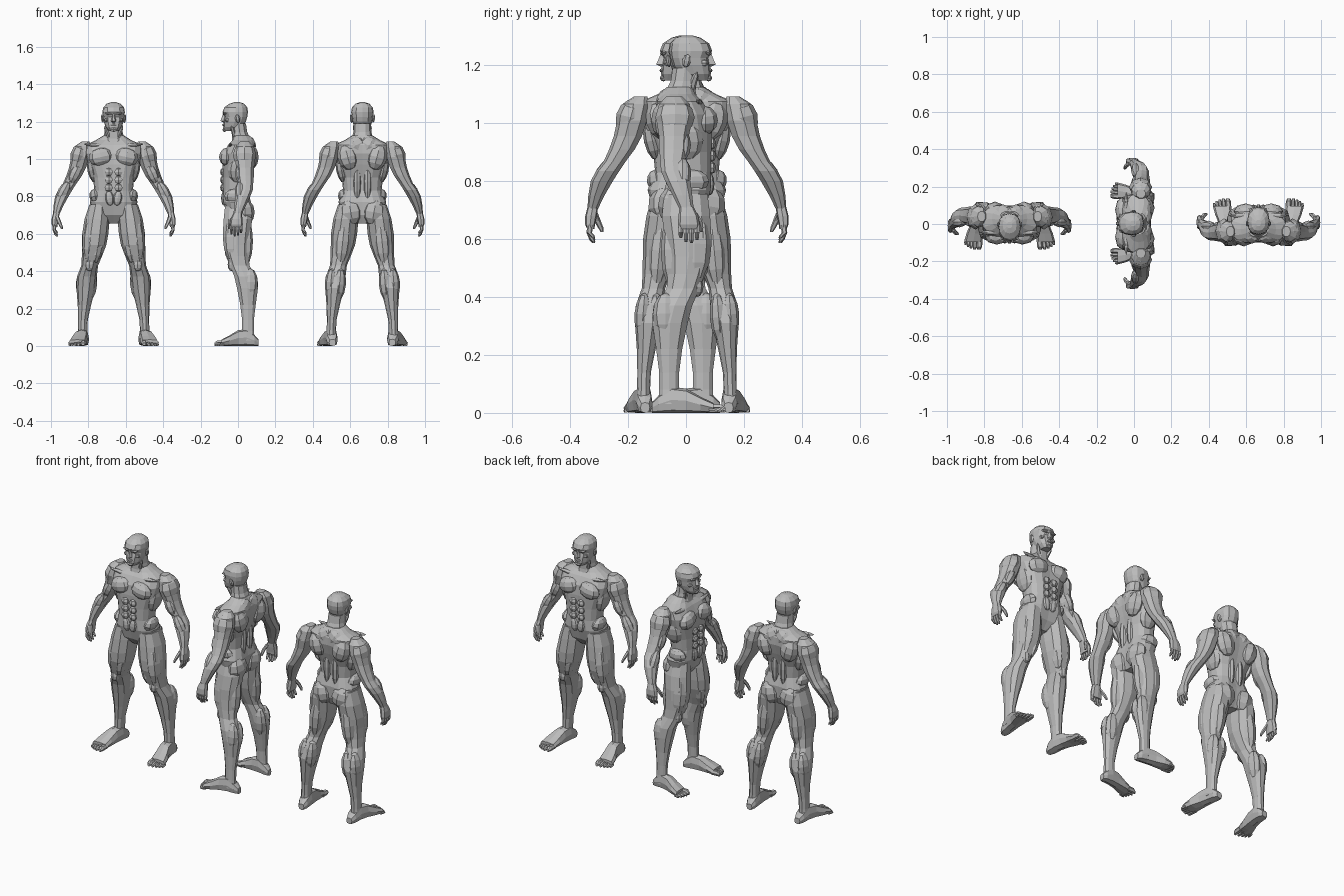
import bpy, bmesh, math
from mathutils import Matrix, Vector

grey = bpy.data.materials.new("plain_grey")
grey.diffuse_color = (0.5, 0.5, 0.5, 1)


def ring_points(st, n, axis, power, groove):
    """One cross-section; st = (x, y, z, r1, r2)."""
    x, y, z, r1, r2 = st
    pts = []
    for k in range(n):
        a = 2 * math.pi * k / n
        c, s = math.cos(a), math.sin(a)
        u = r1 * math.copysign(abs(c) ** (2 / power), c)
        v = r2 * math.copysign(abs(s) ** (2 / power), s)
        if abs(c) < 0.01:
            v *= groove
        pts.append((x + u, y + v, z) if axis == "z" else (x + u, y, z + v))
    return pts


def loft(stations, n=8, axis="z", power=2.2, groove=1.0):
    bm = bmesh.new()
    rings = [[bm.verts.new(p) for p in ring_points(s, n, axis, power, groove)] for s in stations]
    for a, b in zip(rings, rings[1:]):
        for i in range(n):
            j = (i + 1) % n
            bm.faces.new((a[i], a[j], b[j], b[i]))
    bm.faces.new(rings[0])
    bm.faces.new(rings[-1])
    return bm


def blob(center, radii, tilt=0, lean=0, u=8, v=6):
    """Low-poly muscle; tilt turns about y, lean about x (degrees)."""
    bm = bmesh.new()
    bmesh.ops.create_uvsphere(bm, u_segments=u, v_segments=v, radius=1)
    m = (Matrix.Translation(center) @ Matrix.Rotation(math.radians(tilt), 4, "Y")
         @ Matrix.Rotation(math.radians(lean), 4, "X") @ Matrix.Diagonal((*radii, 1)))
    bm.transform(m)
    return bm


def span(rows):
    """(z, front y, back y, half width) -> loft stations on the centre line."""
    return [(0, (f + b) / 2, z, w, (b - f) / 2) for z, f, b, w in rows]


def place(name, bms, matrix, mirror=False):
    mesh = bpy.data.meshes.new(name)
    full = bmesh.new()
    for bm in bms:
        bm.to_mesh(mesh)
        bm.free()
        full.from_mesh(mesh)
    if mirror:
        dup = bmesh.ops.duplicate(full, geom=full.verts[:] + full.edges[:] + full.faces[:])
        for vert in dup["geom"]:
            if isinstance(vert, bmesh.types.BMVert):
                vert.co.x *= -1
    full.transform(matrix)
    bmesh.ops.recalc_face_normals(full, faces=full.faces)
    full.to_mesh(mesh)
    full.free()
    mesh.materials.append(grey)
    bpy.context.collection.objects.link(bpy.data.objects.new(name, mesh))


def figure(tag, base, wide, deep, stance):
    body = base @ Matrix.Diagonal((wide, deep, 1, 1))
    legs = base @ Matrix.Diagonal((stance, deep, 1, 1))

    # Torso with sternum and spine grooves
    torso = loft(span([
        (0.655, -0.03, 0.05, 0.03), (0.70, -0.07, 0.075, 0.11), (0.77, -0.09, 0.08, 0.128),
        (0.83, -0.09, 0.062, 0.103), (0.90, -0.092, 0.068, 0.110), (0.97, -0.095, 0.092, 0.135),
        (1.03, -0.09, 0.108, 0.152), (1.075, -0.062, 0.105, 0.150), (1.10, -0.035, 0.09, 0.095),
        (1.125, -0.025, 0.07, 0.055)]), 16, power=2.5, groove=0.9)
    place(tag + "_torso", [torso], body)
    # Chest, stomach and back muscles
    place(tag + "_chest", [blob((0.068, -0.068, 1.01), (0.066, 0.042, 0.048), 12),
                           blob((0.085, -0.045, 1.072), (0.075, 0.012, 0.010), -6)], body, True)
    place(tag + "_abdominals", [blob((0.026, -0.088, z), (0.025, 0.016, 0.022), u=6, v=4)
                                for z in (0.93, 0.888, 0.846)]
          + [blob((0.022, -0.082, 0.79), (0.024, 0.016, 0.04), 8)], body, True)
    place(tag + "_side_muscles", [blob((0.098, -0.02, 0.80), (0.032, 0.06, 0.04), 10),
                                  blob((0.112, 0.0, 0.94), (0.028, 0.06, 0.07), 12)], body, True)
    place(tag + "_back_muscles", [blob((0.078, 0.072, 1.01), (0.055, 0.048, 0.07), 15),
                                  blob((0.035, 0.06, 1.07), (0.06, 0.045, 0.05), 30),
                                  blob((0.028, 0.052, 0.88), (0.022, 0.028, 0.11))], body, True)
    place(tag + "_buttocks", [blob((0.062, 0.042, 0.715), (0.064, 0.055, 0.07), 10)], body, True)

    # Neck and head
    place(tag + "_neck", [loft(span([(1.07, -0.045, 0.09, 0.075), (1.11, -0.036, 0.072, 0.056),
                                     (1.145, -0.036, 0.055, 0.048), (1.19, -0.04, 0.048, 0.046)]), 10)], body)
    place(tag + "_neck_muscle", [blob((0.028, -0.02, 1.125), (0.012, 0.014, 0.06), 22, 18, 6, 4)], body, True)
    head = loft(span([
        (1.148, -0.078, -0.02, 0.024), (1.17, -0.086, 0.025, 0.043), (1.20, -0.084, 0.046, 0.053),
        (1.225, -0.078, 0.054, 0.057), (1.25, -0.09, 0.058, 0.060), (1.275, -0.08, 0.054, 0.056),
        (1.295, -0.05, 0.036, 0.037), (1.303, -0.022, 0.012, 0.014)]), 12, power=2.4)
    place(tag + "_head", [head], body)
    place(tag + "_nose", [loft(span([(1.196, -0.09, -0.06, 0.010), (1.203, -0.106, -0.06, 0.014),
                                     (1.225, -0.095, -0.06, 0.008), (1.242, -0.089, -0.06, 0.007)]), 6)], body)
    place(tag + "_lips_and_chin", [blob((0, -0.082, 1.182), (0.021, 0.010, 0.007), u=6, v=4),
                                   blob((0, -0.078, 1.156), (0.018, 0.012, 0.012), u=6, v=4)], body)
    place(tag + "_brow_and_cheek", [blob((0.026, -0.076, 1.241), (0.024, 0.014, 0.007), -10, u=6, v=4),
                                    blob((0.037, -0.062, 1.208), (0.014, 0.016, 0.012), u=6, v=4)], body, True)
    place(tag + "_ear", [blob((0.060, -0.002, 1.215), (0.008, 0.015, 0.023), 8, 12, 6, 4)], body, True)

    # Shoulder to wrist
    arm = loft([
        (0.150, 0.040, 1.092, 0.022, 0.028), (0.164, 0.040, 1.066, 0.046, 0.054),
        (0.177, 0.040, 1.01, 0.050, 0.063), (0.191, 0.042, 0.955, 0.047, 0.052),
        (0.210, 0.043, 0.91, 0.043, 0.050), (0.234, 0.046, 0.868, 0.037, 0.043),
        (0.257, 0.042, 0.835, 0.039, 0.045), (0.276, 0.028, 0.80, 0.037, 0.044),
        (0.294, 0.012, 0.75, 0.027, 0.034), (0.306, -0.002, 0.705, 0.018, 0.025)], 9)
    place(tag + "_arm", [arm], body, True)
    place(tag + "_arm_muscles", [blob((0.183, 0.038, 1.02), (0.048, 0.068, 0.064), -15),
                                 blob((0.205, 0.015, 0.925), (0.032, 0.032, 0.06), -25),
                                 blob((0.268, 0.012, 0.825), (0.03, 0.03, 0.06), -28)], body, True)
    # Hand
    palm = loft([(0.306, -0.002, 0.712, 0.017, 0.024), (0.312, -0.008, 0.68, 0.019, 0.034),
                 (0.315, -0.010, 0.65, 0.016, 0.038), (0.313, -0.010, 0.635, 0.012, 0.036)], 8, power=3)
    fingers = []
    for y, tip in ((-0.038, 0.597), (-0.019, 0.586), (0.0, 0.59), (0.018, 0.603)):
        fingers.append(loft([(0.314, y, 0.648, 0.010, 0.009), (0.318, y, 0.622, 0.009, 0.009),
                             (0.309, y, tip + 0.01, 0.008, 0.008), (0.303, y, tip, 0.005, 0.005)], 6))
    thumb = loft([(0.302, -0.028, 0.69, 0.012, 0.013), (0.291, -0.046, 0.662, 0.011, 0.011),
                  (0.281, -0.052, 0.64, 0.009, 0.009), (0.276, -0.053, 0.625, 0.005, 0.005)], 6)
    place(tag + "_hand", [palm, thumb] + fingers, body, True)

    # Hip to ankle
    leg = loft([
        (0.078, 0.0, 0.755, 0.052, 0.078), (0.088, 0.0, 0.68, 0.067, 0.087),
        (0.098, -0.008, 0.60, 0.070, 0.084), (0.104, -0.010, 0.54, 0.065, 0.078),
        (0.116, -0.002, 0.48, 0.054, 0.066), (0.128, 0.010, 0.43, 0.045, 0.060),
        (0.143, 0.040, 0.37, 0.053, 0.064), (0.148, 0.055, 0.31, 0.051, 0.064),
        (0.156, 0.058, 0.22, 0.036, 0.047), (0.164, 0.058, 0.14, 0.026, 0.036),
        (0.166, 0.058, 0.08, 0.025, 0.036), (0.168, 0.052, 0.03, 0.030, 0.045)], 10)
    place(tag + "_leg", [leg], legs, True)
    place(tag + "_leg_muscles", [blob((0.125, -0.03, 0.58), (0.042, 0.058, 0.13), -6),
                                 blob((0.085, -0.035, 0.53), (0.032, 0.045, 0.09), -10),
                                 blob((0.129, -0.038, 0.435), (0.027, 0.022, 0.035)),
                                 blob((0.122, 0.072, 0.33), (0.034, 0.045, 0.085), -5),
                                 blob((0.168, 0.07, 0.34), (0.033, 0.045, 0.075), -5),
                                 blob((0.105, 0.045, 0.56), (0.042, 0.042, 0.13), -6)], legs, True)
    # Foot and toes
    foot = loft([(0.160, 0.118, 0.018, 0.018, 0.018), (0.162, 0.095, 0.03, 0.030, 0.030),
                 (0.166, 0.05, 0.045, 0.033, 0.045), (0.174, 0.0, 0.042, 0.036, 0.042),
                 (0.186, -0.05, 0.028, 0.045, 0.028), (0.194, -0.095, 0.017, 0.049, 0.017)], 8, "y", 3)
    toes = []
    for x, r, end in ((0.162, 0.015, -0.137), (0.186, 0.011, -0.137), (0.205, 0.010, -0.130),
                      (0.221, 0.009, -0.122), (0.235, 0.008, -0.111)):
        toes.append(loft([(x - 0.003, -0.08, r, r, r), (x, end + 0.014, r, r, r),
                          (x + 0.002, end, r * 0.6, r * 0.6, r * 0.6)], 6, "y"))
    place(tag + "_foot", [foot] + toes, legs, True)


# Three standing figures: facing front, facing sideways, facing back
figure("front_facing_figure", Matrix.Translation((-0.665, 0, 0)), 1.0, 1.0, 1.0)
figure("side_facing_figure", Matrix.Translation((0, 0.003, 0)) @ Matrix.Rotation(-math.pi / 2, 4, "Z"),
       1.06, 0.92, 0.9)
figure("back_facing_figure", Matrix.Translation((0.665, 0, 0)) @ Matrix.Rotation(math.pi, 4, "Z"), 1.0, 1.0, 1.0)
